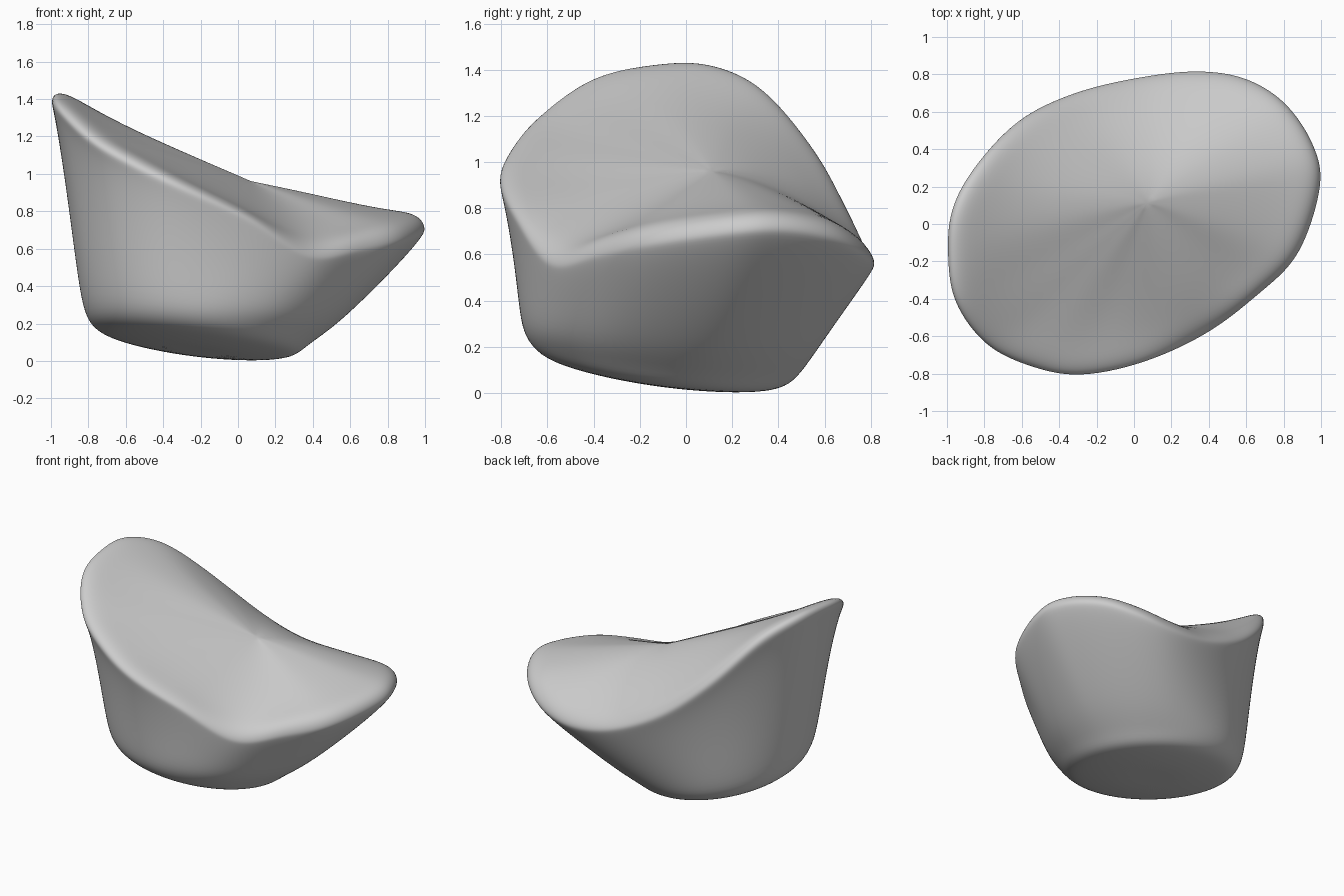
import bpy, bmesh
from mathutils import Vector

cube = bpy.data.objects.get("Cube")
if cube:
    bpy.data.objects.remove(cube, do_unlink=True)

# Warped rim, counterclockwise from the left side
RIM = [Vector(p) for p in (
    (1, .2, .70), (.96, .43, .71), (.81, .65, .67), (.6, .78, .6), (.35, .82, .56),
    (.05, .79, .6), (-.3, .71, .76), (-.6, .57, 1.01), (-.83, .34, 1.28),
    (-.97, .1, 1.39), (-1, -.15, 1.39), (-.96, -.42, 1.33), (-.79, -.65, 1.17),
    (-.54, -.77, 1.03), (-.28, -.81, .91), (.05, -.74, .76), (.38, -.59, .56),
    (.65, -.39, .60), (.88, -.16, .65))]
SADDLE = Vector((.08, .12, .965))
SLOPE = Vector((-.38, -.03))
STEPS = 4


def smooth_loop(points, steps):
    """Catmull-Rom interpolation around a closed loop."""
    out = []
    for i in range(len(points)):
        a, b, c, d = (points[(i + k) % len(points)] for k in (-1, 0, 1, 2))
        for j in range(steps):
            t = j / steps
            out.append(b + (c - a) * t / 2 + (2 * a - 5 * b + 4 * c - d) * t ** 2 / 2
                       + (3 * b - a - 3 * c + d) * t ** 3 / 2)
    return out


def soften(ring, passes):
    """Even out the heights around a ring, so the folds become round."""
    for _ in range(passes):
        heights = [p.z for p in ring]
        for i, p in enumerate(ring):
            p.z = (heights[i - 1] + 2 * heights[i] + heights[(i + 1) % len(ring)]) / 4
    return ring


def heading(p):
    return Vector((p.x, p.y)).normalized()


def base_point(p, radius, lift):
    """Point on the tilted round base, in the direction of a rim point."""
    d = heading(p) * radius
    x, y = d.x - .22, d.y - .1
    return Vector((x, y, .05 - .12 * x - .13 * y + lift))


def wall_point(p, t):
    """Point on the side wall, a fraction t of the way from rim to foot."""
    d = heading(p)
    foot = base_point(p, .615 + .04 * max(0, d.x), .11)
    neck = .5 * max(0, -d.x) * abs(d.y)
    q = p.lerp(foot, t ** (1 + .15 * d.x - neck))
    q.z = p.z + (foot.z - p.z) * t
    return q


def seat_point(p, s, lip):
    """Point on the saddle surface, a fraction s of the way to the rim."""
    d = heading(p)
    reach = p - SADDLE
    plane = SLOPE.dot(reach.xy)
    q = SADDLE + reach * s
    swell = .05 * max(0, (d.x + d.y) * .7) + .03 * max(0, -d.x) - .03 * max(0, -d.y)
    q.z = (SADDLE.z + plane * s + (reach.z - plane) * s ** 1.4
           + swell * 4 * s * (1 - s) + lip * (.7 + .6 * abs(d.x)))
    return q


rim = smooth_loop(RIM, STEPS)
rings = [soften([seat_point(p, s, lip) for p in rim], passes)
         for s, lip, passes in ((.1, 0, 40), (.3, 0, 30), (.6, .01, 20),
                                (.8, .03, 8), (.92, .05, 2), (.98, .04, 0))]
rings.append([p + Vector((0, 0, .01)) for p in rim])
rings += [[wall_point(p, t) for p in rim] for t in (.04, .2, .5, .85)]
for radius, lift in ((.6, .09), (.54, .025), (.45, 0), (.25, -.025)):
    rings.append([base_point(p, radius, lift) for p in rim])

# Loft the rings into one closed body
bm = bmesh.new()
loops = [[bm.verts.new(p) for p in ring] for ring in rings]
count = len(rim)
for upper, lower in zip(loops, loops[1:]):
    for i in range(count):
        j = (i + 1) % count
        bm.faces.new((upper[i], lower[i], lower[j], upper[j]))
for loop in (loops[0], loops[-1]):
    centre = bm.verts.new(sum((v.co for v in loop), Vector()) / count)
    for i in range(count):
        bm.faces.new((loop[i], loop[(i + 1) % count], centre))
bmesh.ops.recalc_face_normals(bm, faces=bm.faces[:])
low = min(v.co.z for v in bm.verts)
bmesh.ops.translate(bm, verts=bm.verts[:], vec=(0, 0, -low))
for f in bm.faces:
    f.smooth = True
mesh = bpy.data.meshes.new("saddle_seat")
bm.to_mesh(mesh)
bm.free()

seat = bpy.data.objects.new("saddle_seat", mesh)
bpy.context.collection.objects.link(seat)
subsurf = seat.modifiers.new("Rounding", 'SUBSURF')
subsurf.levels = subsurf.render_levels = 2

# Plain grey material
grey = bpy.data.materials.new("light grey")
grey.use_nodes = True
colour = (.6, .6, .6, 1)
grey.diffuse_color = colour
grey.node_tree.nodes["Principled BSDF"].inputs["Base Color"].default_value = colour
mesh.materials.append(grey)
